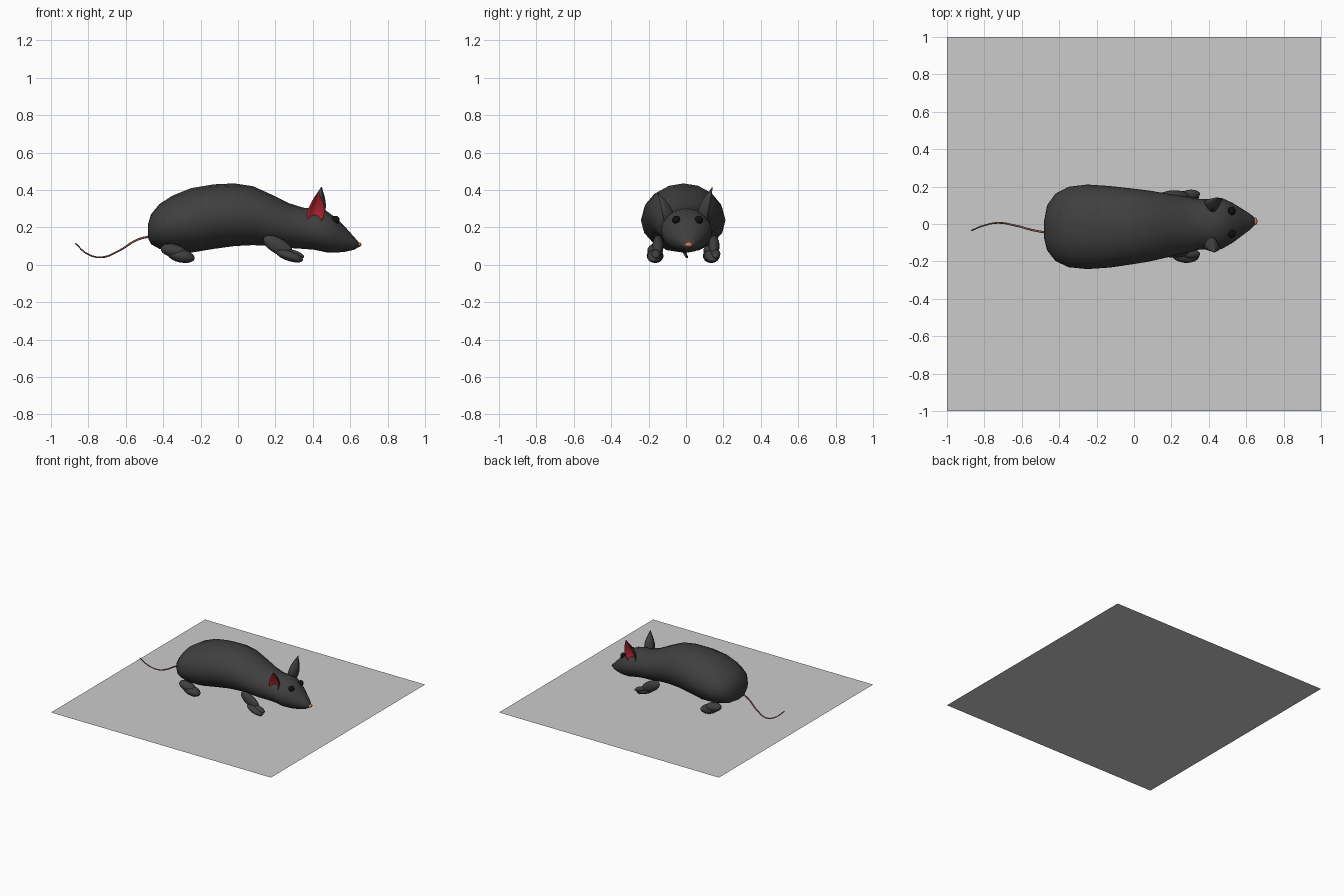
import bpy, bmesh
from math import sin, cos, pi, radians
from mathutils import Vector

if "Cube" in bpy.data.objects:
    bpy.data.objects.remove(bpy.data.objects["Cube"])


def material(name, color):
    m = bpy.data.materials.new(name)
    m.diffuse_color = (*color, 1)
    m.use_nodes = True
    m.node_tree.nodes["Principled BSDF"].inputs["Base Color"].default_value = m.diffuse_color
    return m


FUR = material("fur", (0.05, 0.05, 0.05))
RED = material("inner_ear", (0.5, 0.02, 0.035))
BLACK = material("eye_black", (0.005, 0.005, 0.005))
NOSE = material("nose_skin", (0.6, 0.2, 0.1))
TAIL = material("tail_skin", (0.25, 0.1, 0.07))


def loft(name, rings, mats, second=()):
    """Skin closed rings; strips listed in second take the second material."""
    bm = bmesh.new()
    vs = [[bm.verts.new(p) for p in r] for r in rings]
    n = len(vs[0])
    for a, b in zip(vs, vs[1:]):
        for k in range(n):
            f = bm.faces.new((a[k], a[(k + 1) % n], b[(k + 1) % n], b[k]))
            f.material_index = int(k in second)
    bm.faces.new(vs[0])
    bm.faces.new(vs[-1])
    for f in bm.faces:
        f.smooth = True
    bmesh.ops.recalc_face_normals(bm, faces=bm.faces)
    me = bpy.data.meshes.new(name)
    bm.to_mesh(me)
    bm.free()
    for m in mats:
        me.materials.append(m)
    ob = bpy.data.objects.new(name, me)
    bpy.context.collection.objects.link(ob)
    return ob


def ellipsoid(name, loc, radii, mat, tilt=0, yaw=0):
    bpy.ops.mesh.primitive_uv_sphere_add(segments=16, ring_count=10, location=loc,
                                         rotation=(0, radians(tilt), radians(yaw)))
    ob = bpy.context.object
    ob.name = name
    ob.scale = radii
    ob.data.materials.append(mat)
    bpy.ops.object.shade_smooth()
    return ob


# Floor sheet
bpy.ops.mesh.primitive_plane_add(size=2)
bpy.context.object.name = "floor_sheet"

# Body and head: x, centre y, half width, bottom z, top z
SECTIONS = [
    (-0.48, -0.03, 0.05, 0.14, 0.22), (-0.465, -0.02, 0.12, 0.11, 0.27),
    (-0.42, -0.018, 0.18, 0.085, 0.325), (-0.35, -0.016, 0.215, 0.07, 0.37),
    (-0.25, -0.015, 0.226, 0.065, 0.41), (-0.13, -0.015, 0.218, 0.085, 0.43),
    (-0.02, -0.013, 0.204, 0.1, 0.435), (0.08, -0.011, 0.19, 0.105, 0.42),
    (0.18, -0.008, 0.17, 0.1, 0.375), (0.27, -0.005, 0.153, 0.09, 0.33),
    (0.35, -0.002, 0.135, 0.085, 0.305), (0.41, 0, 0.135, 0.08, 0.302),
    (0.47, 0.003, 0.136, 0.067, 0.29), (0.525, 0.006, 0.108, 0.065, 0.25),
    (0.575, 0.009, 0.074, 0.07, 0.2), (0.62, 0.012, 0.043, 0.08, 0.15),
    (0.648, 0.014, 0.017, 0.096, 0.117),
]
rings = []
for x, y, w, lo, hi in SECTIONS:
    rings.append([(x, y + w * cos(2 * pi * k / 16),
                   (lo + hi) / 2 + (hi - lo) / 2 * sin(2 * pi * k / 16)) for k in range(16)])
loft("body", rings, [FUR])

# Cupped ears, red inside facing outwards
STEPS = 8


def ear(name, base, tip, side):
    base, tip = Vector(base), Vector(tip)
    rings = []
    for i in range(10):
        t = i / 9
        s = max(0.03, sin(pi * (0.15 + 0.85 * t) ** 0.85))
        c = base.lerp(tip, t)

        def point(u, depth):
            return c + Vector((0.046 * s * u, -side * depth * s * (1 - u * u), 0))
        us = [-1 + 2 * k / STEPS for k in range(STEPS + 1)]
        back = [point(u, 0.06) for u in us]
        front = [point(u * 0.95, 0.03) for u in reversed(us[1:-1])]
        rings.append(back + front)
    loft(name, rings, [FUR, RED], range(STEPS, 2 * STEPS))


ear("right_ear", (0.408, -0.115, 0.215), (0.43, -0.152, 0.388), -1)
ear("left_ear", (0.408, 0.115, 0.22), (0.447, 0.143, 0.417), 1)

# Eyes, nose
for label, y in (("right", -0.052), ("left", 0.07)):
    ellipsoid(label + "_eye", (0.522, y, 0.24), (0.022, 0.022, 0.022), BLACK)
ellipsoid("nose", (0.647, 0.014, 0.108), (0.013, 0.02, 0.012), NOSE, 40)

# Legs and feet
for label, s, y in (("right", -1, -0.165), ("left", 1, 0.135)):
    ellipsoid(label + "_hind_leg", (-0.345, y, 0.075), (0.07, 0.042, 0.036), FUR, 12)
    ellipsoid(label + "_hind_foot", (-0.305, y, 0.048), (0.075, 0.045, 0.036), FUR, 12)
    fy = y + s * 0.003
    ellipsoid(label + "_front_leg", (0.215, s * 0.15, 0.1), (0.09, 0.03, 0.042), FUR, 30)
    ellipsoid(label + "_front_foot", (0.275, fy, 0.047), (0.076, 0.04, 0.027), FUR, 18, s * 4)
    ellipsoid(label + "_front_toes", (0.305, s * 0.16, 0.058), (0.052, 0.024, 0.018), FUR, 20)

# Tail
curve = bpy.data.curves.new("tail", "CURVE")
curve.dimensions = "3D"
curve.bevel_depth = 0.006
curve.bevel_resolution = 2
PATH = [(-0.46, -0.048, 0.155), (-0.54, -0.033, 0.133), (-0.64, -0.007, 0.073),
        (-0.73, 0.006, 0.04), (-0.805, -0.009, 0.058), (-0.87, -0.035, 0.115)]
sp = curve.splines.new("BEZIER")
sp.bezier_points.add(len(PATH) - 1)
for i, (bp, co) in enumerate(zip(sp.bezier_points, PATH)):
    bp.co = co
    bp.handle_left_type = bp.handle_right_type = "AUTO"
    bp.radius = 1 - 0.08 * i
sp.resolution_u = 6
curve.use_fill_caps = True
curve.materials.append(TAIL)
bpy.context.collection.objects.link(bpy.data.objects.new("tail", curve))
